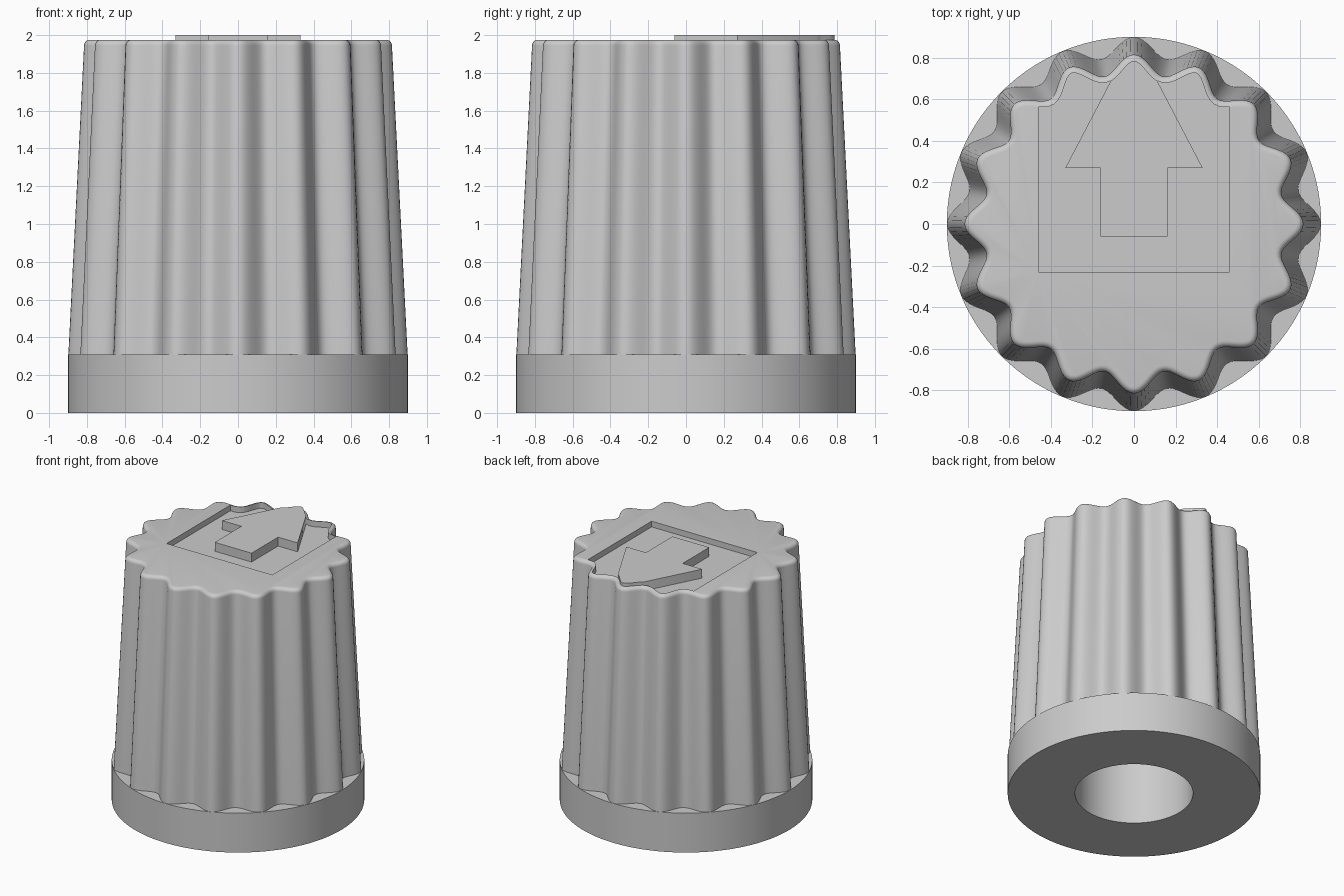
import bpy, bmesh, math
from mathutils import Vector

cube = bpy.data.objects.get("Cube")
if cube:
    bpy.data.objects.remove(cube, do_unlink=True)

LOBES, STEPS = 16, 18
COUNT = LOBES * STEPS
SKIRT_R, SKIRT_H, TOP_R, TOP_Z = 0.90, 0.31, 0.815, 1.975
WAVE, FILLET, FLOOR_Z = 0.046, 0.03, 1.93

grey = bpy.data.materials.new("plain grey")
grey.use_nodes = True
grey.diffuse_color = (0.6, 0.6, 0.6, 1)
grey.node_tree.nodes["Principled BSDF"].inputs["Base Color"].default_value = (0.6, 0.6, 0.6, 1)


def outline(radius, wave=0.0, inset=0.0):
    """Closed wavy outline, moved inward along its normal by inset."""
    pts = []
    for i in range(COUNT):
        a = math.tau * i / COUNT
        r = radius - wave + wave * math.cos(LOBES * a)
        dr = -wave * LOBES * math.sin(LOBES * a)
        out = Vector((math.cos(a), math.sin(a)))
        side = Vector((-out.y, out.x))
        normal = (out * r - side * dr).normalized()
        pts.append(out * r - normal * inset)
    return pts


def finish(name, bm):
    bmesh.ops.recalc_face_normals(bm, faces=bm.faces)
    mesh = bpy.data.meshes.new(name)
    bm.to_mesh(mesh)
    bm.free()
    mesh.materials.append(grey)
    obj = bpy.data.objects.new(name, mesh)
    bpy.context.collection.objects.link(obj)
    return obj


def loft(name, rings):
    """Skin a stack of (outline, height) rings and cap both ends."""
    bm = bmesh.new()
    loops = [[bm.verts.new((p.x, p.y, z)) for p in pts] for pts, z in rings]
    for low, high in zip(loops, loops[1:]):
        for i in range(len(low)):
            j = (i + 1) % len(low)
            bm.faces.new((low[i], low[j], high[j], high[i]))
    bm.faces.new(loops[0])
    bm.faces.new(loops[-1])
    return finish(name, bm)


def prism(name, pts, z0, z1):
    return loft(name, [(pts, z0), (pts, z1)])


# Knob body: blind bore, round skirt, tapered fluted grip, rounded top rim
rings = [(outline(0.42), 1.4), (outline(0.42), 0),
         (outline(SKIRT_R), 0), (outline(SKIRT_R), SKIRT_H),
         (outline(SKIRT_R - 0.002, WAVE), SKIRT_H)]
for k in range(6):
    t = math.radians(18 * k)
    rings.append((outline(TOP_R, WAVE, FILLET * (1 - math.cos(t))),
                  TOP_Z - FILLET * (1 - math.sin(t))))
body = loft("knob_body", rings)

# Inner line of the rim, ordered from +x to -x across the back
rim = [p for p in outline(TOP_R, WAVE, FILLET) if p.y > 0]

# Recess in the top, bounded by the rim at the back
half, front = 0.46, -0.23
back = [p for p in rim if abs(p.x) < half]
pocket = [Vector((half, front)), Vector((half, back[0].y))] + back
pocket += [Vector((-half, back[-1].y)), Vector((-half, front))]
cutter = prism("recess_cutter", pocket, FLOOR_Z, 2.1)
cutter.hide_render = True
mod = body.modifiers.new("recess", "BOOLEAN")
mod.operation, mod.solver, mod.object = "DIFFERENCE", "EXACT", cutter
bpy.context.view_layer.objects.active = body
body.select_set(True)
bpy.ops.object.modifier_apply(modifier=mod.name)
bpy.data.objects.remove(cutter, do_unlink=True)

# Raised arrow whose tip is trimmed by the rim
wing, neck, tail, shaft = 0.33, 0.27, -0.06, 0.16
tip = [p for p in rim if abs(p.x) < wing - 0.488 * (p.y - neck)]
right = [Vector((shaft, tail)), Vector((shaft, neck)), Vector((wing, neck))]
left = [Vector((-p.x, p.y)) for p in reversed(right)]
arrow = prism("pointer_arrow", right + tip + left, FLOOR_Z - 0.01, 2.0)

# Smooth flutes and skirt, sharp corners
bpy.ops.object.select_all(action="DESELECT")
for obj in (body, arrow):
    obj.select_set(True)
bpy.context.view_layer.objects.active = body
bpy.ops.object.shade_smooth_by_angle(angle=math.radians(30))
